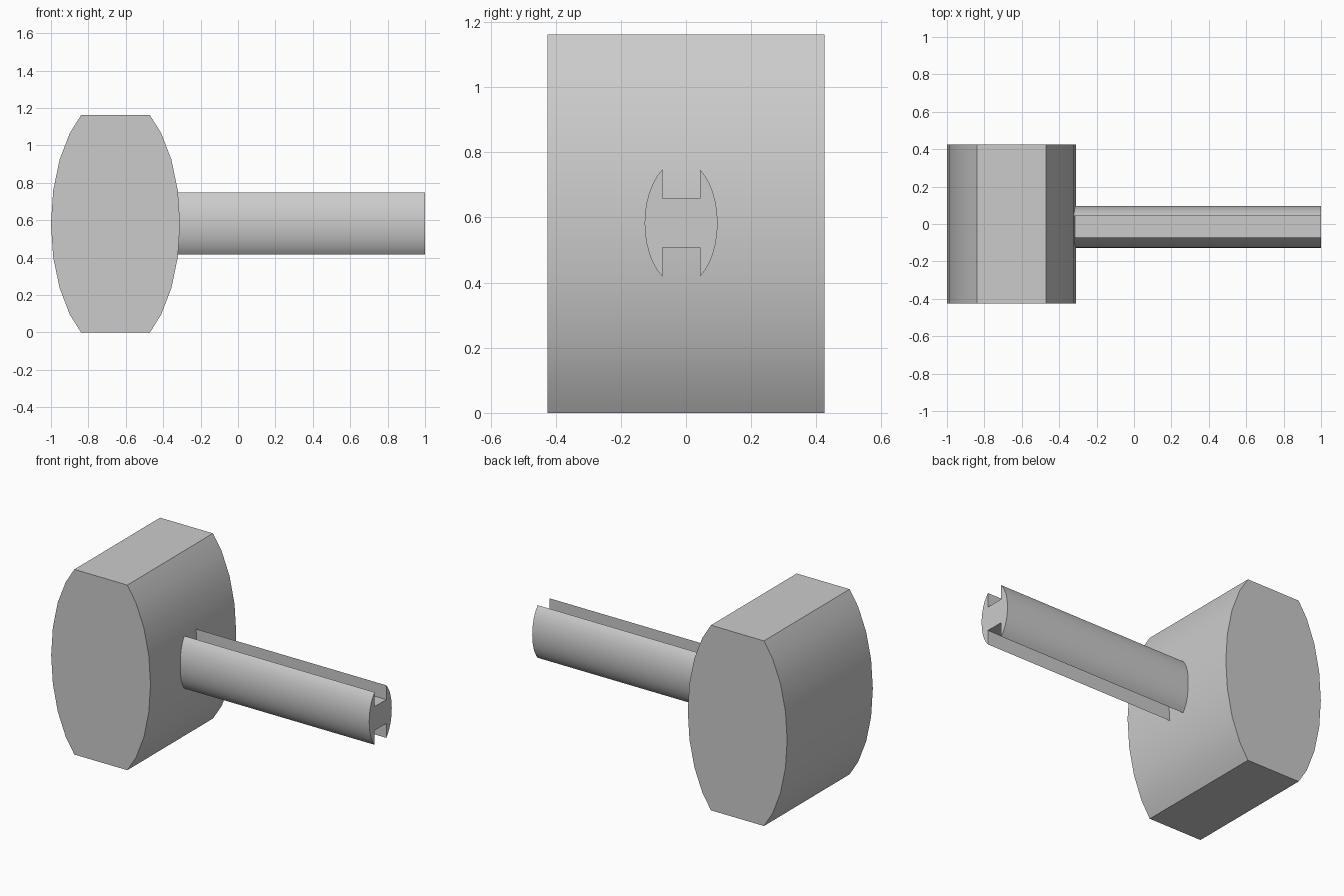
import bpy, bmesh
from math import sin, cos, radians, asin
from mathutils import Vector

if "Cube" in bpy.data.objects:
    bpy.data.objects.remove(bpy.data.objects["Cube"])


def extrude_profile(name, points, offset):
    """Make a solid by extruding a closed planar outline along offset."""
    bm = bmesh.new()
    face = bm.faces.new([bm.verts.new(p) for p in points])
    ext = bmesh.ops.extrude_face_region(bm, geom=[face])
    verts = [v for v in ext["geom"] if isinstance(v, bmesh.types.BMVert)]
    bmesh.ops.translate(bm, verts=verts, vec=Vector(offset))
    bmesh.ops.recalc_face_normals(bm, faces=bm.faces)
    mesh = bpy.data.meshes.new(name)
    bm.to_mesh(mesh)
    bm.free()
    obj = bpy.data.objects.new(name, mesh)
    bpy.context.collection.objects.link(obj)
    bpy.ops.object.select_all(action="DESELECT")
    obj.select_set(True)
    bpy.context.view_layer.objects.active = obj
    bpy.ops.object.shade_smooth_by_angle(angle=radians(28))
    return obj


CZ = 0.581

# Hammer head: 24-sided ellipse with flat cut top and bottom
cx, a, b = -0.655, 0.345, 0.687
arc = [(a * cos(radians(t)), b * sin(radians(t))) for t in range(-45, 46, 15)]
side = [(0.184, -CZ)] + arc + [(0.184, CZ)]
outline = side + [(-x, -z) for x, z in side]
extrude_profile("head", [(cx + x, -0.425, CZ + z) for x, z in outline], (0, 0.85, 0))

# Handle: elliptical rod with a square slot along the top and bottom
cy, ry, rz = -0.015, 0.112, 0.192
slot_y, slot_z, steps = 0.0575, 0.075, 12
top = asin(0.165 / rz)
arc = [(ry * cos(t), rz * sin(t)) for t in
       (-top + 2 * top * i / steps for i in range(steps + 1))]
half = [(slot_y, -slot_z)] + arc + [(slot_y, slot_z)]
outline = half + [(-y, -z) for y, z in half]
x0 = -0.325
extrude_profile("handle", [(x0, cy + y, CZ + 0.002 + z) for y, z in outline],
                (1.0 - x0, 0, 0))
